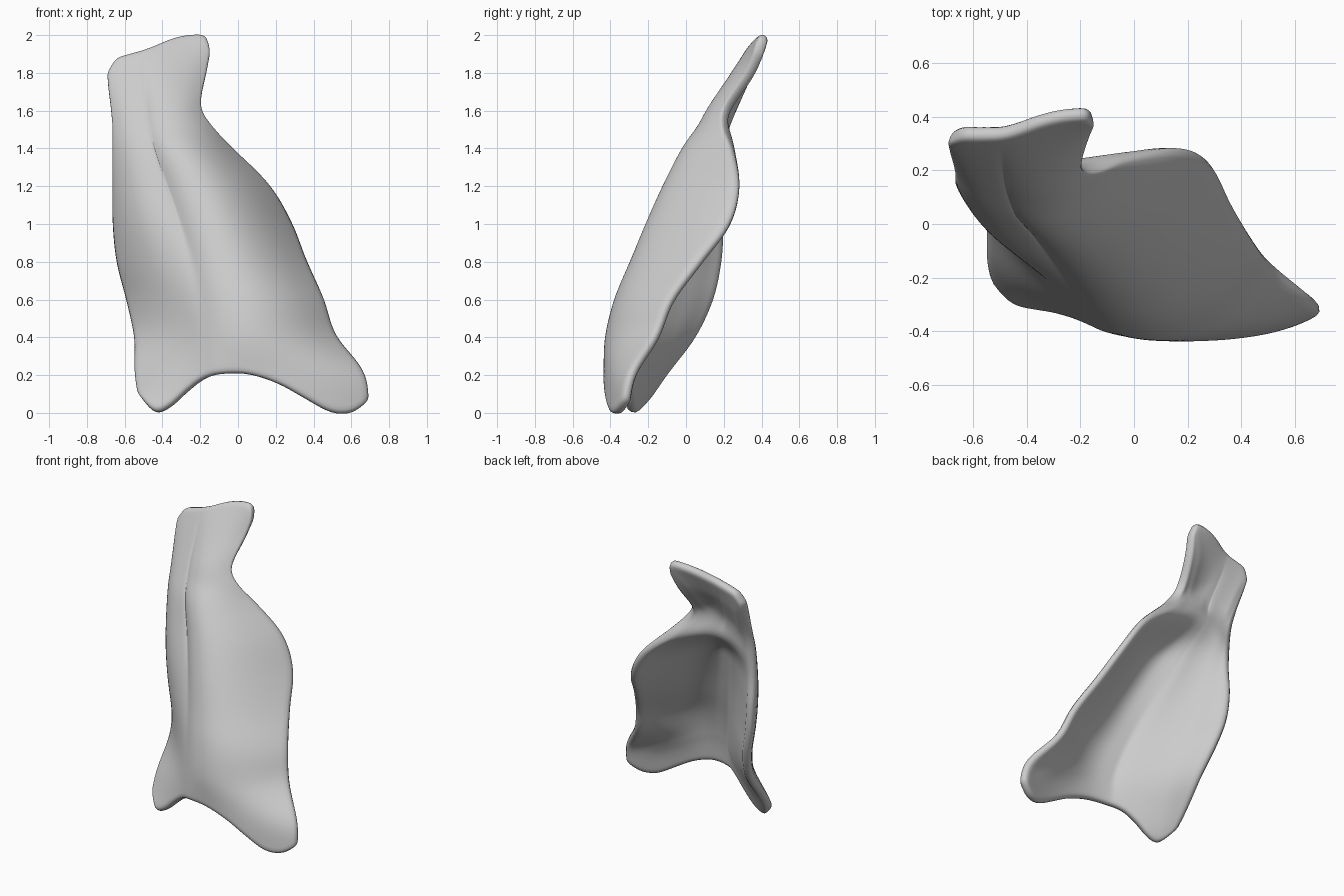
import bpy, bmesh, math
from mathutils import Vector

if "Cube" in bpy.data.objects:
    bpy.data.objects.remove(bpy.data.objects["Cube"])

# Cross-sections: z, left x/y, ridge x/y, right x/y, forward bulge of right panel
SECTIONS = [
    (0.0, -.51, -.26, -.11, -.375, .695, -.32, .07),
    (0.2, -.54, -.12, -.11, -.375, .67, -.28, .075),
    (0.4, -.54, .04, -.125, -.35, .515, -.15, .13),
    (0.6, -.58, .14, -.17, -.285, .445, -.065, .155),
    (0.8, -.63, .185, -.225, -.20, .355, .085, .18),
    (1.0, -.65, .195, -.29, -.11, .275, .235, .21),
    (1.2, -.65, .18, -.36, -.02, .155, .285, .195),
    (1.4, -.65, .19, -.43, .06, -.05, .25, .125),
    (1.5, -.65, .21, -.455, .115, -.14, .21, .07),
    (1.6, -.66, .245, -.47, .17, -.205, .215, .05),
    (1.8, -.685, .325, -.485, .28, -.172, .345, .03),
    (2.0, -.67, .395, -.48, .39, -.125, .415, -.01),
]
# Lower and upper rims: panel position (-1 left, 0 ridge, 1 right), height
BOTTOM = [(-1, .10), (-.84, .005), (-.62, .03), (-.4, .105), (-.2, .17), (0, .202),
          (.2, .205), (.4, .155), (.6, .065), (.76, -.002), (.9, .003), (1, .065)]
TOP = [(-1, 1.80), (-.8, 1.87), (-.5, 1.895), (0, 1.925), (.4, 1.98),
       (.7, 2.0), (.9, 1.985), (1, 1.90)]
# By height: how far the hollow back is filled, left panel bulge, crease depth
FILL = [(0, 0), (1.2, 0), (1.32, .2), (1.44, .9), (1.52, 1), (1.65, .85), (1.8, .7), (2, .4)]
PUFF = [(0, .08), (.3, .08), (.5, .1), (.8, .22), (1.0, .31), (1.2, .35), (1.4, .32),
        (1.7, .2), (2, .1)]
CREASE = [(0, 0), (.25, 0), (.45, 1), (1.1, 1), (1.35, .7), (1.75, .6), (1.9, 0), (2, 0)]


def curve(table, t):
    """Smooth interpolation of table rows keyed by their first entry."""
    t = min(max(t, table[0][0]), table[-1][0])
    i = max(k for k in range(len(table) - 1) if table[k][0] <= t)
    a, b = table[i], table[i + 1]
    p, n = table[max(i - 1, 0)], table[min(i + 2, len(table) - 1)]
    h = b[0] - a[0]
    s = (t - a[0]) / h
    out = []
    for k in range(1, len(a)):
        m0 = (b[k] - p[k]) / (b[0] - p[0]) * h
        m1 = (n[k] - a[k]) / (n[0] - a[0]) * h
        out.append((2*s**3 - 3*s*s + 1) * a[k] + (s**3 - 2*s*s + s) * m0
                   + (3*s*s - 2*s**3) * b[k] + (s**3 - s*s) * m1)
    return out


def surface(p, v, puff=1, crease=.007):
    """Point on the shell's guide surface."""
    low, high = curve(BOTTOM, p)[0], curve(TOP, p)[0]
    z = low + (high - low) * v
    xl, yl, xm, ym, xr, yr, bulge = curve(SECTIONS, z)
    if p < 0:
        s = p + 1
        x, y = xl + (xm - xl) * s, yl + (ym - yl) * s
        y -= puff * curve(PUFF, z)[0] * (yl - ym) * math.sin(math.pi * s ** .75)
    else:
        x, y = xm + (xr - xm) * p, ym + (yr - ym) * p
        y -= bulge * 4 * p * (1 - p)
    y += crease * curve(CREASE, z)[0] * math.exp(-((p + .02) / .08) ** 2)
    return Vector((x, y, z))


def normal(p, v, puff, crease, e=.01):
    """Forward-facing normal of the guide surface."""
    f = lambda a, b: surface(min(max(a, -1), 1), min(max(b, 0), 1), puff, crease)
    return (f(p + e, v) - f(p - e, v)).cross(f(p, v + e) - f(p, v - e)).normalized()


# Front and back skins
LEFT, RIGHT, ROWS = 14, 18, 48
cols = [-1 + i / LEFT for i in range(LEFT)] + [i / RIGHT for i in range(RIGHT + 1)]
last = len(cols) - 1
front, back = [], []
for r in range(ROWS + 1):
    v = r / ROWS
    fr, bk = [], []
    for p in cols:
        rim = min(1, (1 - abs(p)) / .25, v / .12, (1 - v) / .08)
        fr.append(surface(p, v) + normal(p, v, 1, .007) * (.027 + .003 * rim))
        bk.append(surface(p, v, .5, -.012)
                  - normal(p, v, .5, -.012) * (.027 + .018 * rim))
    # solid neck: pull the back skin toward the line between the side rims
    a, b = bk[0].copy(), bk[-1].copy()
    for p, q in zip(cols, bk):
        s = min(max((q.x - a.x) / (b.x - a.x), 0), 1)
        fill = curve(FILL, q.z + .09 * p * p)[0]
        if q.z > 1.5:
            fill *= 1 - min(1, (q.z - 1.5) / .1) * .5 * math.exp(-(p / .12) ** 2)
        q.y += fill * max(0, a.y + (b.y - a.y) * s - q.y)
    front.append(fr)
    back.append(bk)

bm = bmesh.new()
F = [[bm.verts.new(c) for c in row] for row in front]
B = [[bm.verts.new(c) for c in row] for row in back]
for r in range(ROWS):
    for c in range(last):
        bm.faces.new((F[r][c], F[r][c + 1], F[r + 1][c + 1], F[r + 1][c]))
        bm.faces.new((B[r + 1][c], B[r + 1][c + 1], B[r][c + 1], B[r][c]))
# Rim strip joining the skins
loop = ([(0, c) for c in range(last)] + [(r, last) for r in range(ROWS)]
        + [(ROWS, c) for c in range(last, 0, -1)] + [(r, 0) for r in range(ROWS, 0, -1)])
for (r0, c0), (r1, c1) in zip(loop, loop[1:] + loop[:1]):
    bm.faces.new((F[r1][c1], F[r0][c0], B[r0][c0], B[r1][c1]))
bmesh.ops.recalc_face_normals(bm, faces=bm.faces)
mesh = bpy.data.meshes.new("curved_shell")
bm.to_mesh(mesh)
bm.free()
shell = bpy.data.objects.new("curved_shell", mesh)
bpy.context.collection.objects.link(shell)

# Rounded rims
sub = shell.modifiers.new("rounding", 'SUBSURF')
sub.levels = sub.render_levels = 1
for face in mesh.polygons:
    face.use_smooth = True

# Plain grey finish
grey = bpy.data.materials.new("light_grey")
grey.diffuse_color = (.6, .6, .6, 1)
grey.use_nodes = True
grey.node_tree.nodes["Principled BSDF"].inputs["Base Color"].default_value = grey.diffuse_color
mesh.materials.append(grey)
